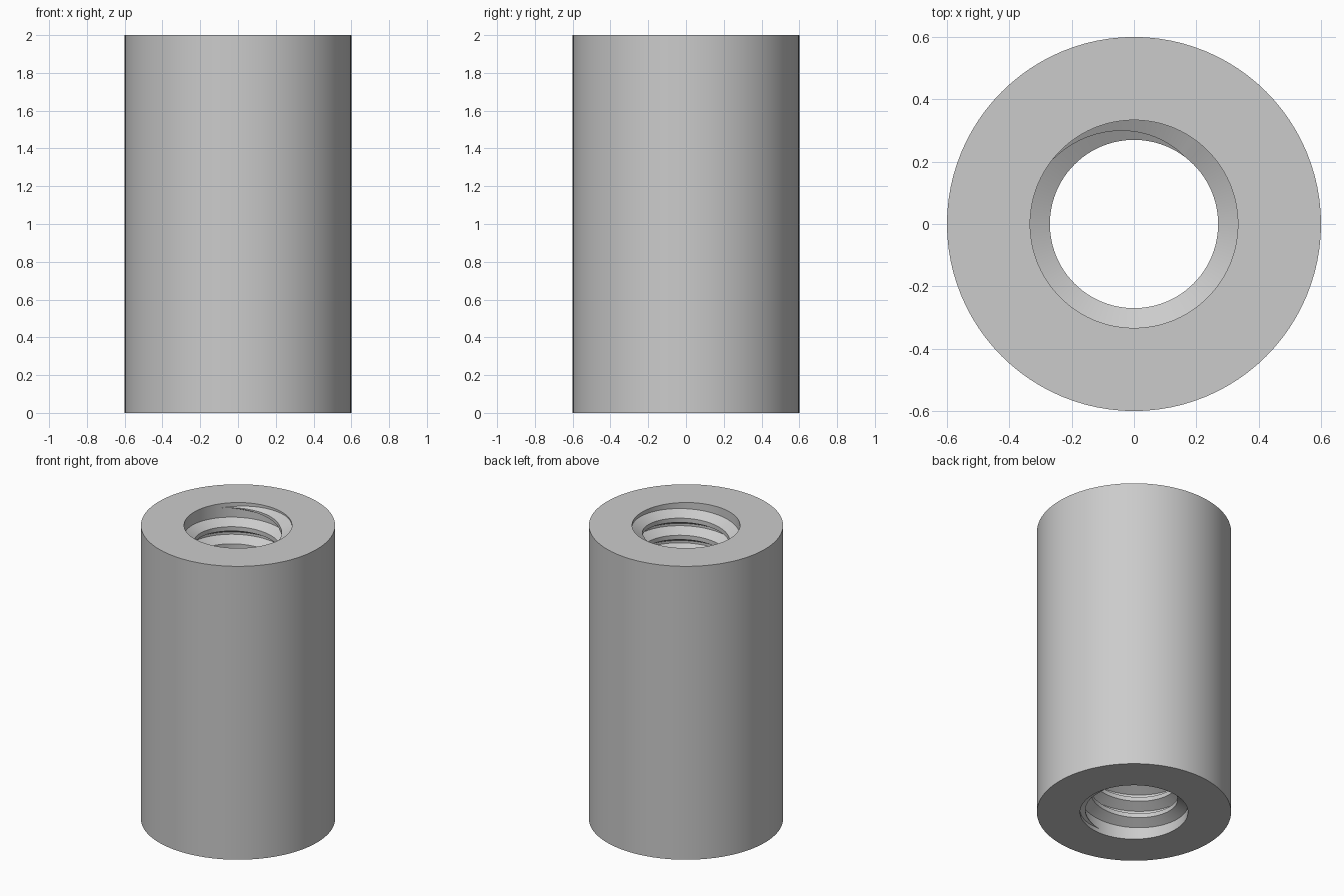
import bpy
import bmesh
import math

cube = bpy.data.objects.get("Cube")
if cube:
    bpy.data.objects.remove(cube, do_unlink=True)

HEIGHT = 2.0
OUTER_R = 0.6
BORE_R = 1 / 3
CREST_R = 0.27
PITCH = 7 / 60
SEGMENTS = 96            # sides per full turn

steel = bpy.data.materials.new("light_grey_metal")
steel.use_nodes = True
GREY = (0.6, 0.6, 0.6, 1)
steel.diffuse_color = GREY
steel.node_tree.nodes["Principled BSDF"].inputs["Base Color"].default_value = GREY


def finish(bm, name):
    """Turn a bmesh into a named, smooth shaded object."""
    bmesh.ops.recalc_face_normals(bm, faces=bm.faces[:])
    mesh = bpy.data.meshes.new(name)
    bm.to_mesh(mesh)
    bm.free()
    mesh.materials.append(steel)
    obj = bpy.data.objects.new(name, mesh)
    bpy.context.collection.objects.link(obj)
    bpy.ops.object.select_all(action="DESELECT")
    obj.select_set(True)
    bpy.context.view_layer.objects.active = obj
    bpy.ops.object.shade_smooth_by_angle(angle=math.radians(25))
    return obj


def bridge(bm, rings):
    """Join consecutive closed rings of vertices with quads."""
    for a, b in zip(rings, rings[1:]):
        n = len(a)
        for i in range(n):
            j = (i + 1) % n
            bm.faces.new((a[i], a[j], b[j], b[i]))


def at(angle, r, z):
    return (r * math.cos(angle), r * math.sin(angle), z)


# Sleeve: a rectangular section revolved around the axis
bm = bmesh.new()
section = [(BORE_R, 0), (OUTER_R, 0), (OUTER_R, HEIGHT), (BORE_R, HEIGHT)]
rings = [[bm.verts.new(at(math.tau * k / SEGMENTS, r, z)) for r, z in section]
         for k in range(SEGMENTS)]
bridge(bm, rings + rings[:1])
finish(bm, "sleeve")

# Internal thread: a right-handed helical ridge that fades out at both ends
bm = bmesh.new()
fade = SEGMENTS // 4
steps = round((HEIGHT - PITCH) / PITCH * SEGMENTS)
rings = []
for k in range(-fade, steps + fade + 1):
    overrun = max(-k, k - steps, 0)
    size = max(1 - overrun / fade, 0.005)
    z = PITCH / 2 + PITCH * k / SEGMENTS
    crest = BORE_R - (BORE_R - CREST_R) * size
    root_half = PITCH * 7 / 16 * size
    crest_half = PITCH / 8 * size
    root = BORE_R + 0.001
    profile = [(root, z - root_half), (crest, z - crest_half),
               (crest, z + crest_half), (root, z + root_half)]
    angle = math.tau * k / SEGMENTS
    rings.append([bm.verts.new(at(angle, r, h)) for r, h in profile])
bridge(bm, rings)
bm.faces.new(rings[0])
bm.faces.new(rings[-1])
finish(bm, "internal_thread")
